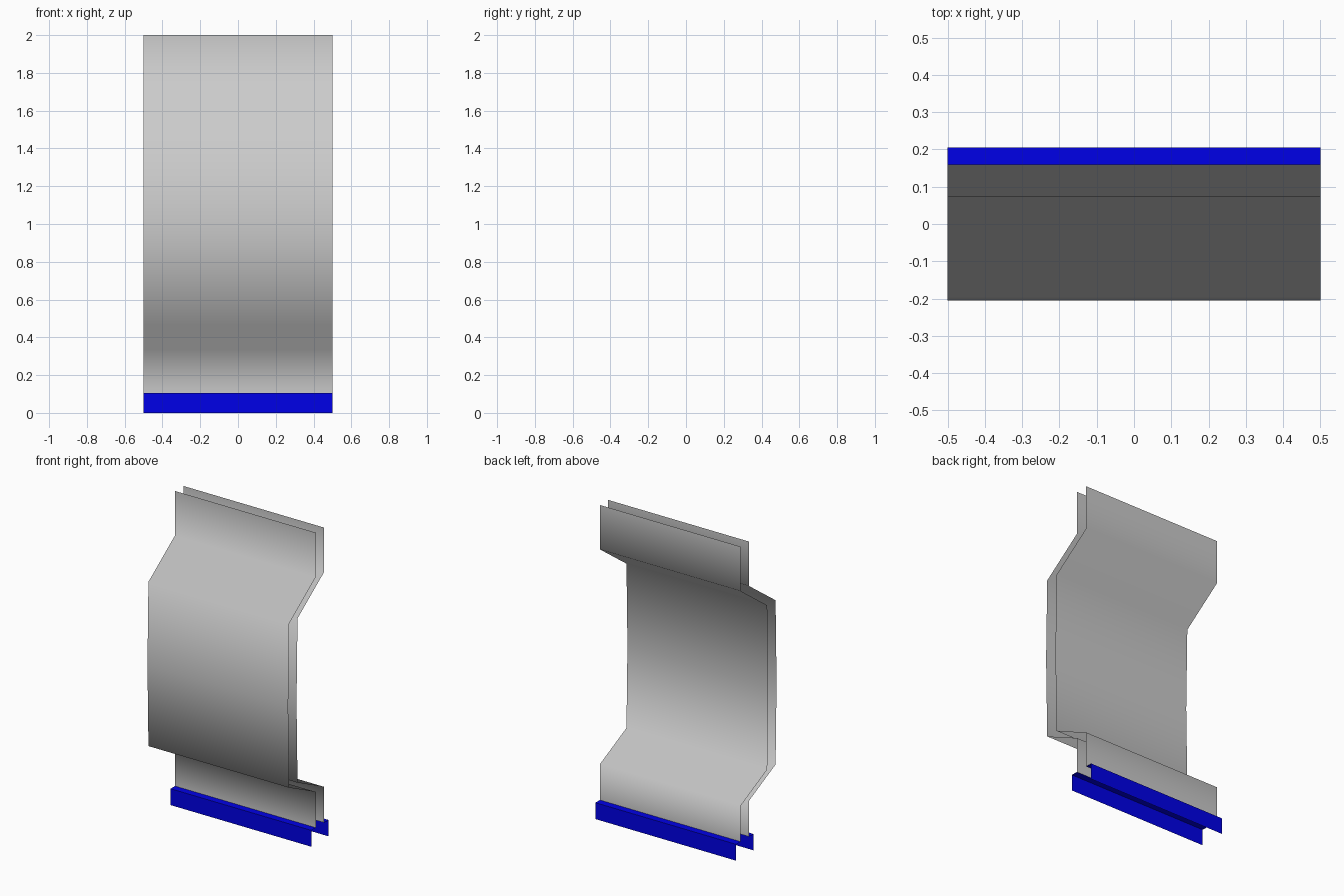
import bpy, bmesh

if "Cube" in bpy.data.objects:
    bpy.data.objects.remove(bpy.data.objects["Cube"])

HALF = 0.5      # half the panel length along x
GAP = 0.085     # distance between the two skins


def sheet(name, profile, flip=False, smooth=False, mat=None):
    """Open (y, z) profile, swept along x as a single-skin sheet."""
    bm = bmesh.new()
    rows = [[bm.verts.new((x, y, z)) for x in (-HALF, HALF)] for y, z in profile]
    for (a, b), (c, d) in zip(rows, rows[1:]):
        f = bm.faces.new((b, d, c, a) if flip else (a, c, d, b))
        f.smooth = smooth
    me = bpy.data.meshes.new(name)
    bm.to_mesh(me)
    bm.free()
    ob = bpy.data.objects.new(name, me)
    bpy.context.collection.objects.link(ob)
    if mat:
        me.materials.append(mat)
    return ob


blue = bpy.data.materials.new("blue_trim")
blue.diffuse_color = (0.0, 0.0, 0.8, 1.0)
blue.use_nodes = True
blue.node_tree.nodes["Principled BSDF"].inputs["Base Color"].default_value = blue.diffuse_color

# Stepped wall profile: upper lip, bowed middle, lower neck
wall = [(0.075, 2.0), (0.075, 1.715), (-0.195, 1.52), (-0.205, 0.99),
        (-0.195, 0.465), (0.075, 0.335), (0.075, 0.105)]
sheet("front_wall_skin", wall, smooth=True)
sheet("back_wall_skin", [(y + GAP, z) for y, z in wall], flip=True, smooth=True)

# Blue skirting: a small ledge and a vertical face on each side
sheet("front_skirting", [(0.075, 0.105), (0.03, 0.105), (0.03, 0.0)], mat=blue)
sheet("back_skirting", [(0.16, 0.105), (0.205, 0.105), (0.205, 0.0)],
      flip=True, mat=blue)
